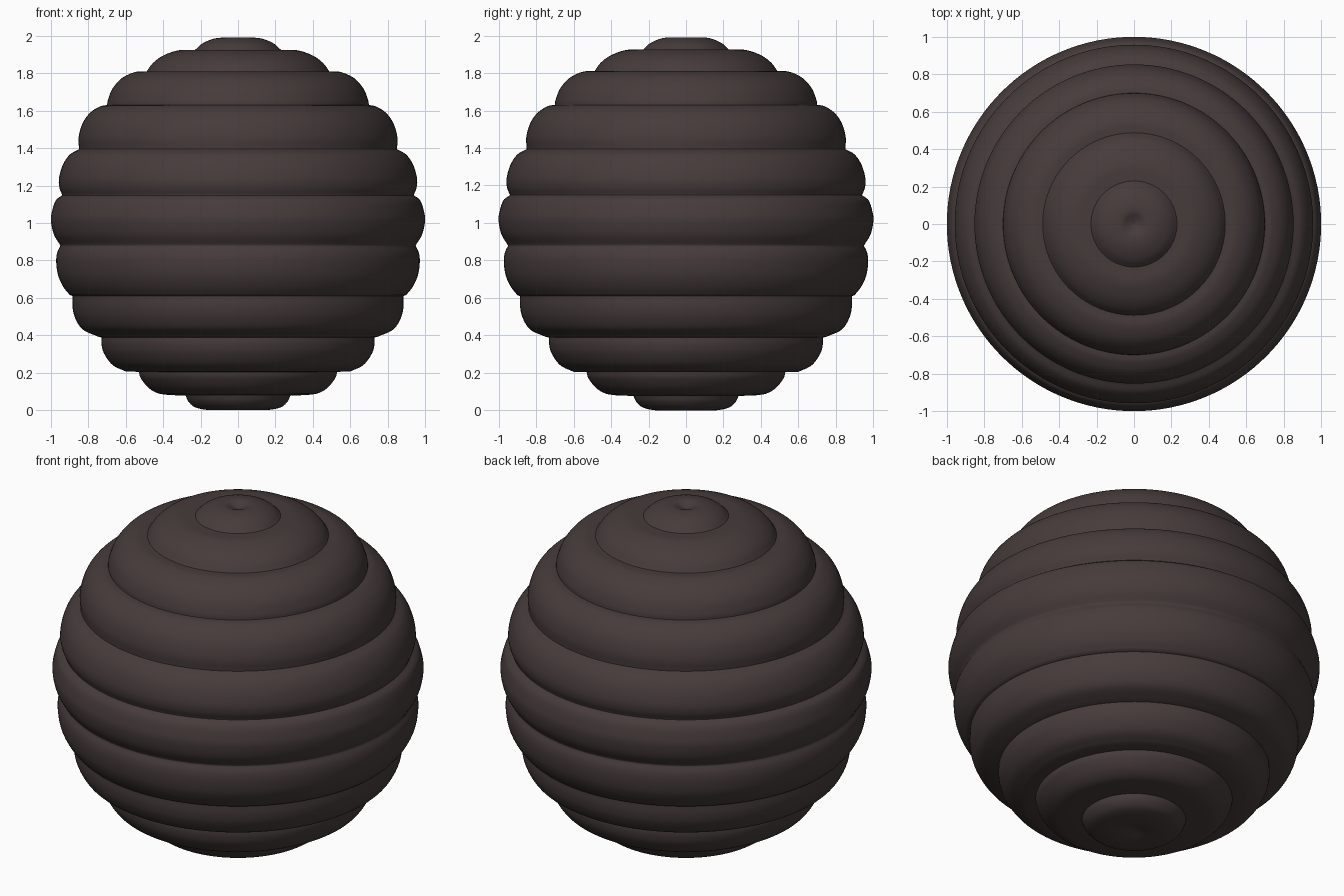
import bpy, bmesh, math
from mathutils import Vector

if "Cube" in bpy.data.objects:
    bpy.data.objects.remove(bpy.data.objects["Cube"])

# Half profile (radius, height) of each stacked rib, from top to bottom
RIBS = [
    [(0, 1.965), (.03, 1.975), (.07, 1.99), (.13, 1.985), (.19, 1.96), (.23, 1.925)],
    [(.24, 1.925), (.32, 1.923), (.40, 1.895), (.455, 1.855), (.488, 1.81)],
    [(.49, 1.81), (.55, 1.807), (.62, 1.775), (.67, 1.72), (.695, 1.66), (.70, 1.63)],
    [(.705, 1.63), (.74, 1.622), (.79, 1.59), (.83, 1.535), (.852, 1.46), (.85, 1.395)],
    [(.852, 1.393), (.90, 1.365), (.937, 1.31), (.957, 1.24), (.955, 1.19), (.94, 1.15)],
    [(.94, 1.148), (.975, 1.12), (.995, 1.06), (1, 1.01), (.985, .94), (.95, .88)],
    [(.95, .878), (.967, .84), (.972, .79), (.962, .72), (.935, .66), (.90, .615)],
    [(.885, .61), (.885, .55), (.87, .49), (.83, .43), (.75, .393)],
    [(.73, .388), (.73, .35), (.715, .30), (.67, .24), (.60, .206)],
    [(.53, .204), (.52, .17), (.48, .12), (.43, .09), (.37, .08)],
    [(.28, .077), (.265, .045), (.23, .015), (.16, 0), (.09, .002), (.03, .015), (0, .02)],
]
SEGMENTS, STEPS = 128, 5


def smooth_curve(points):
    """Catmull-Rom curve through the points of one rib."""
    p = [Vector(q) for q in points]
    p = [2 * p[0] - p[1]] + p + [2 * p[-1] - p[-2]]
    out = []
    for a, b, c, d in zip(p, p[1:], p[2:], p[3:]):
        for i in range(STEPS):
            t = i / STEPS
            out.append(.5 * (2 * b + (c - a) * t + (2 * a - 5 * b + 4 * c - d) * t * t
                             + (3 * b - a - 3 * c + d) * t ** 3))
    return out + [p[-2]]


# Ribbed ball: spin the joined rib profiles around z
bm = bmesh.new()
profile = [q for rib in RIBS for q in smooth_curve(rib)]
rings = []
for r, z in profile:
    if r < 1e-5:
        rings.append([bm.verts.new((0, 0, z))] * SEGMENTS)
    else:
        rings.append([bm.verts.new((r * math.cos(2 * math.pi * i / SEGMENTS),
                                    r * math.sin(2 * math.pi * i / SEGMENTS), z))
                      for i in range(SEGMENTS)])
for upper, lower in zip(rings, rings[1:]):
    for i in range(SEGMENTS):
        j = (i + 1) % SEGMENTS
        corners = [upper[i], lower[i], lower[j], upper[j]]
        bm.faces.new(list(dict.fromkeys(corners)))
bmesh.ops.recalc_face_normals(bm, faces=bm.faces)
mesh = bpy.data.meshes.new("ribbed_ball")
bm.to_mesh(mesh)
bm.free()

ball = bpy.data.objects.new("ribbed_ball", mesh)
bpy.context.collection.objects.link(ball)
brown = bpy.data.materials.new("dark_brown")
brown.diffuse_color = (.062, .044, .044, 1)
brown.use_nodes = True
brown.node_tree.nodes["Principled BSDF"].inputs["Base Color"].default_value = brown.diffuse_color
mesh.materials.append(brown)

bpy.context.view_layer.objects.active = ball
ball.select_set(True)
bpy.ops.object.shade_smooth_by_angle(angle=math.radians(40))
